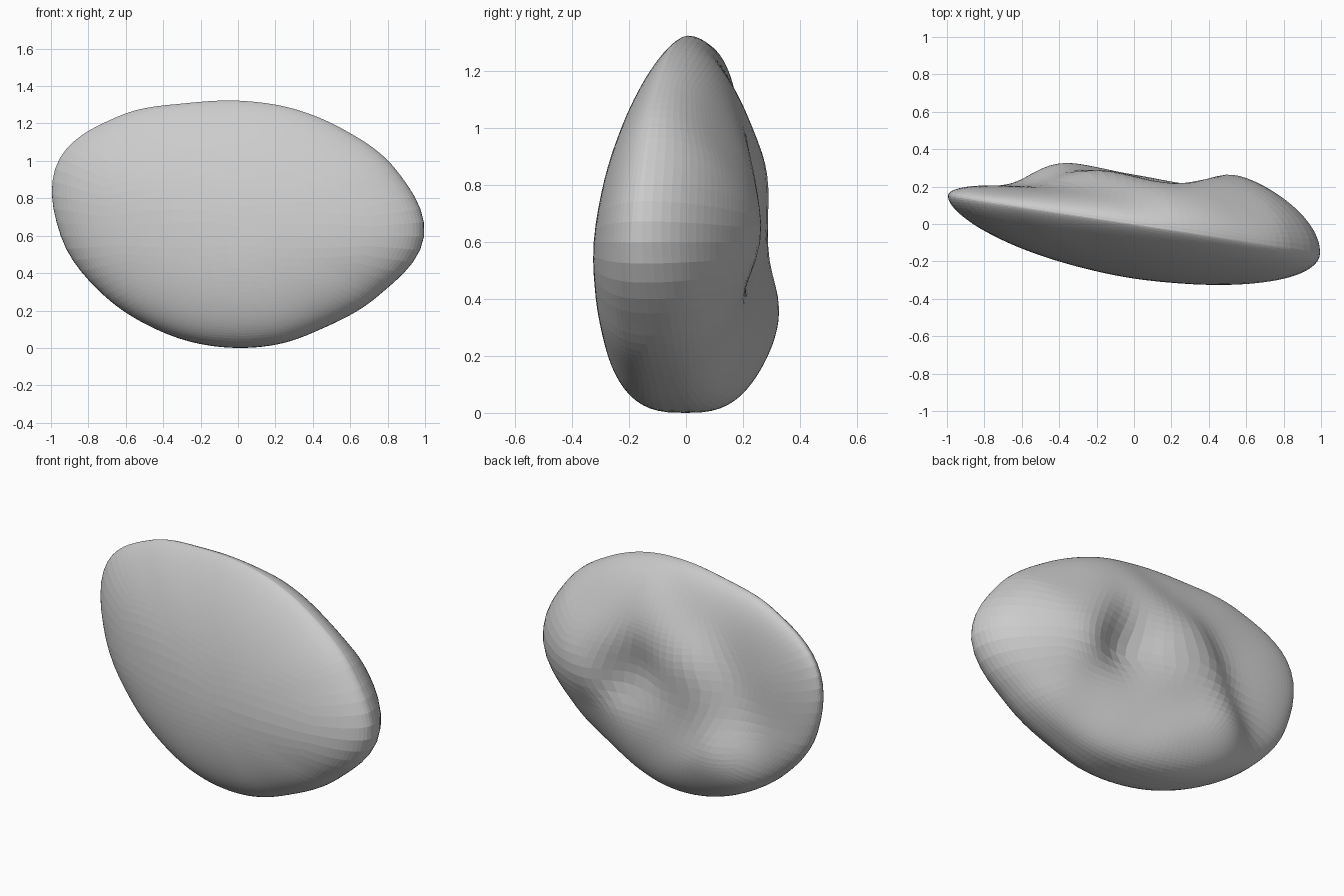
import bpy, bmesh
from math import atan2, exp, pi, hypot
from mathutils import Vector

cube = bpy.data.objects.get("Cube")
if cube:
    bpy.data.objects.remove(cube, do_unlink=True)

CENTRE_Z = 0.6
# Outline radii at equal angles, anticlockwise from +x
RADII = [.997, .92, .805, .742, .725, .768, .905, 1.04,
         .945, .79, .675, .615, .597, .62, .68, .82]
# Fullness of the back at a few places: x, z, height
SHOULDER = [(.68, .66, .45), (.45, .82, .42), (.15, 1, .31), (.5, 1.05, .33),
            (.88, .7, .44)]
RIDGE = [(-.1, .85, .3), (-.25, .6, .25), (-.43, .3, .37), (-.15, .15, .34)]
BELLY = [(.1, .35, .3), (.4, .3, .31), (.7, .4, .38), (0, .5, .26)]
HOLLOW = [(.2, .7, .15)]
WING = [(-.6, .9, .14), (-.85, .8, .15), (-.65, .62, .13), (-.75, .4, .18),
        (-.4, 1.13, .17), (-.15, 1.2, .21)]
FULLNESS = SHOULDER + RIDGE + BELLY + HOLLOW + WING


def outline_radius(angle):
    """Closed smooth curve through the radii."""
    n = len(RADII)
    s = (angle / (2 * pi) % 1) * n
    i = int(s)
    f = s - i
    a, b, c, d = (RADII[(i + k) % n] for k in (-1, 0, 1, 2))
    return b + ((c - a) * f + (2 * a - 5 * b + 4 * c - d) * f ** 2
                + (3 * b - a - 3 * c + d) * f ** 3) / 2


def back_height(x, z):
    """Smooth blend of the nearby fullness values."""
    weighted = [(exp(-((x - px) ** 2 + (z - pz) ** 2) / 0.045), g)
                for px, pz, g in FULLNESS]
    return sum(w * g for w, g in weighted) / sum(w for w, g in weighted)


def shape(n):
    """Map a point of the unit sphere onto the pebble."""
    t = hypot(n.x, n.z)
    r = t * outline_radius(atan2(n.z, n.x))
    x = r * n.x / t if t > 1e-6 else 0
    z = CENTRE_Z + (r * n.z / t if t > 1e-6 else 0)
    rim = 0.01 - 0.152 * x
    depth = abs(n.y)
    if n.y < 0:
        swell = 0.285 - 0.09 * (z - CENTRE_Z)
        y = rim - swell * depth ** (1 + (0.4 if n.z > 0 else 0.3) * n.z)
    else:
        y = rim + depth ** (1 + 0.3 * min(n.z, 0)) * back_height(x, z)
    return Vector((x, y, z))


# Pebble body: a gridded cube rounded to a sphere, then shaped
bm = bmesh.new()
bmesh.ops.create_cube(bm, size=2)
bmesh.ops.subdivide_edges(bm, edges=bm.edges[:], cuts=31, use_grid_fill=True)
for v in bm.verts:
    v.co = shape(Vector([c * (1.2 - 0.2 * c * c) for c in v.co]).normalized())

# Stand on the floor and centre
for axis in range(3):
    values = [v.co[axis] for v in bm.verts]
    shift = min(values) if axis == 2 else (min(values) + max(values)) / 2
    for v in bm.verts:
        v.co[axis] -= shift

mesh = bpy.data.meshes.new("pebble_body")
bm.to_mesh(mesh)
bm.free()
body = bpy.data.objects.new("pebble_body", mesh)
bpy.context.collection.objects.link(body)
